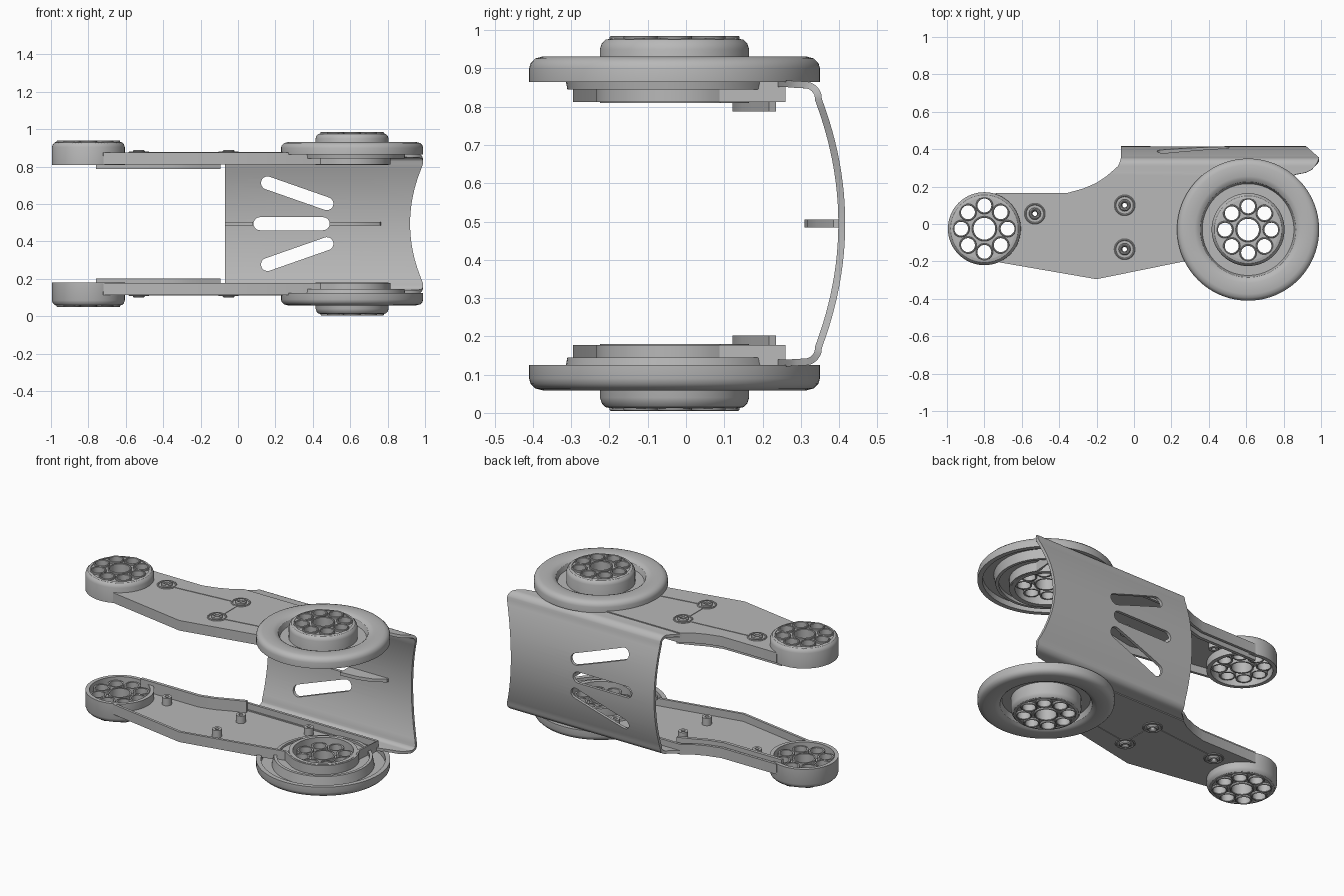
import bpy, bmesh, math
from mathutils import Vector

cube = bpy.data.objects.get("Cube")
if cube:
    bpy.data.objects.remove(cube, do_unlink=True)

MID = 0.495            # height of the mirror plane
WHEEL = (0.61, -0.03)  # large wheel axis
CAP = (-0.80, -0.025)  # small end cap axis

grey = bpy.data.materials.new("plain_grey")
grey.use_nodes = True
grey.diffuse_color = (0.48, 0.48, 0.48, 1)
grey.node_tree.nodes["Principled BSDF"].inputs["Base Color"].default_value = grey.diffuse_color


def add(name, mesh, mirror=True):
    """Object whose origin lies on the mirror plane."""
    ob = bpy.data.objects.new(name, mesh)
    bpy.context.collection.objects.link(ob)
    ob.location.z = MID
    mesh.materials.clear()
    mesh.materials.append(grey)
    if mirror:
        m = ob.modifiers.new("both_sides", 'MIRROR')
        m.use_axis = (False, False, True)
        m.use_mirror_merge = False
    return ob


def smooth(ob):
    bpy.ops.object.select_all(action='DESELECT')
    ob.select_set(True)
    bpy.context.view_layer.objects.active = ob
    bpy.ops.object.shade_smooth_by_angle(angle=math.radians(32))


def finish(name, bm, mirror=True):
    bmesh.ops.recalc_face_normals(bm, faces=bm.faces)
    mesh = bpy.data.meshes.new(name)
    bm.to_mesh(mesh)
    bm.free()
    ob = add(name, mesh, mirror)
    smooth(ob)
    return ob


def ring(bm, centre, profile, n):
    """Revolve a closed (radius, height) profile around a vertical axis."""
    rows = []
    for i in range(n):
        a = math.tau * i / n
        rows.append([bm.verts.new((centre[0] + r * math.cos(a), centre[1] + r * math.sin(a), z - MID))
                     for r, z in profile])
    k = len(profile)
    for i in range(n):
        p, q = rows[i], rows[(i + 1) % n]
        for j in range(k):
            bm.faces.new((p[j], q[j], q[(j + 1) % k], p[(j + 1) % k]))


def lathe(name, centre, profile, n=72):
    bm = bmesh.new()
    ring(bm, centre, profile, n)
    return finish(name, bm)


def tubes(name, holes, z0, z1, wall):
    """Rounded rings around a set of holes (x, y, radius)."""
    bm = bmesh.new()
    b = wall * 0.35
    for x, y, r in holes:
        ring(bm, (x, y), [(r, z0), (r + wall, z0), (r + wall, z1 - b), (r + wall - b, z1), (r + b, z1), (r, z1 - b)], 28)
    return finish(name, bm)


def arc(c, r, a0, a1, n):
    return [(c[0] + r * math.cos(math.radians(a0 + (a1 - a0) * i / n)),
             c[1] + r * math.sin(math.radians(a0 + (a1 - a0) * i / n))) for i in range(n + 1)]


def circle(x, y, r, n=32):
    return arc((x, y), r, 0, 360, n)[:-1]


def sheet(name, loops, z0, z1):
    """Flat plate from an outline and hole loops."""
    cu = bpy.data.curves.new(name, 'CURVE')
    cu.dimensions, cu.fill_mode, cu.extrude = '2D', 'BOTH', (z1 - z0) / 2
    for loop in loops:
        s = cu.splines.new('POLY')
        s.points.add(len(loop) - 1)
        for p, (x, y) in zip(s.points, loop):
            p.co = (x, y, 0, 1)
        s.use_cyclic_u = True
    tmp = bpy.data.objects.new(name + "_outline", cu)
    bpy.context.collection.objects.link(tmp)
    mesh = bpy.data.meshes.new_from_object(tmp.evaluated_get(bpy.context.evaluated_depsgraph_get()))
    bpy.data.objects.remove(tmp, do_unlink=True)
    bm = bmesh.new()
    bm.from_mesh(mesh)
    bmesh.ops.remove_doubles(bm, verts=bm.verts, dist=1e-5)
    bmesh.ops.translate(bm, verts=bm.verts, vec=(0, 0, (z0 + z1) / 2 - MID))
    return finish(name, bm)


def ribbon(name, pts, z0, z1, width):
    """Upright wall that follows a path, width to the left of it."""
    bm = bmesh.new()
    rows = []
    for i, p in enumerate(pts):
        d = Vector(pts[min(i + 1, len(pts) - 1)]) - Vector(pts[max(i - 1, 0)])
        d.normalize()
        q = (p[0] - d.y * width, p[1] + d.x * width)
        rows.append([bm.verts.new((x, y, z - MID)) for (x, y), z in ((p, z0), (q, z0), (q, z1), (p, z1))])
    for a, b in zip(rows, rows[1:]):
        for j in range(4):
            bm.faces.new((a[j], b[j], b[(j + 1) % 4], a[(j + 1) % 4]))
    bm.faces.new(rows[0])
    bm.faces.new(rows[-1])
    return finish(name, bm)


# Hole pattern shared by wheel hub and end cap
def pattern(c):
    return [(c[0], c[1], 0.058)] + [(x, y, 0.037) for x, y in arc(c, 0.124, 0, 315, 7)]


def perforated(name, c, wall_bottom, floor, top):
    holes = pattern(c)
    sheet(name + "_face", [circle(*c, 0.182, 64)] + [circle(x, y, r + 0.002) for x, y, r in holes], floor, top - 0.012)
    lathe(name + "_wall", c, [(0.172, wall_bottom), (0.195, wall_bottom), (0.195, top - 0.035), (0.19, top - 0.02),
                              (0.18, top - 0.01), (0.165, top - 0.007), (0.165, top - 0.02), (0.172, top - 0.03)])
    tubes(name + "_hole_rims", holes, floor - 0.03, top, 0.009)


perforated("wheel_hub", WHEEL, 0.81, 0.87, 0.985)
perforated("end_cap", CAP, 0.81, 0.86, 0.94)

# Large wheel: rounded rim, recessed web, inner collar
lathe("wheel_rim", WHEEL, [(0.19, 0.885), (0.245, 0.885), (0.255, 0.915), (0.268, 0.925), (0.285, 0.931),
                           (0.345, 0.931), (0.364, 0.926), (0.376, 0.914), (0.38, 0.9), (0.38, 0.865),
                           (0.352, 0.865), (0.352, 0.9), (0.29, 0.9), (0.28, 0.845), (0.262, 0.845),
                           (0.262, 0.868), (0.19, 0.868)], 96)

# Arm plate with its perimeter wall
front = [(-0.72, -0.205), (-0.2, -0.295), (0.44, -0.165)] + arc(WHEEL, 0.205, -128, 35, 20)
back = [(0.79, 0.26), (-0.14, 0.26), (-0.2, 0.22), (-0.27, 0.19), (-0.36, 0.165), (-0.74, 0.165)]
screws = [(-0.53, 0.055), (-0.05, 0.1), (-0.05, -0.135)]
posts = screws + [(0.36, 0.185)]
sheet("arm_plate", [front + back + arc(CAP, 0.187, 66, -66, 12), circle(*WHEEL, 0.185, 64)]
      + [circle(x, y, 0.014, 16) for x, y in posts], 0.858, 0.875)
ribbon("arm_edge_wall", front + back, 0.812, 0.866, 0.016)
ribbon("arm_back_strip", [(-0.1, 0.235), (-0.2, 0.195), (-0.27, 0.165), (-0.36, 0.142), (-0.76, 0.142)],
       0.788, 0.866, 0.02)

# Screw seats outside, posts inside, raised lines between them
tubes("screw_seat", [(x, y, 0.046) for x, y in screws], 0.87, 0.881, 0.01)
tubes("screw_head", [(x, y, 0.016) for x, y in screws], 0.87, 0.89, 0.016)
tubes("inner_post", [(x, y, 0.012) for x, y in posts], 0.812, 0.868, 0.016)
for i, (a, b) in enumerate(zip(screws, screws[1:] + [(0.36, -0.07)])):
    d = (Vector(b) - Vector(a)).normalized()
    s = Vector((d.y, -d.x)) * 0.011
    p, q = Vector(a) + d * 0.052 + s, Vector(b) - d * 0.052 + s
    ribbon("plate_line_%d" % (i + 1), [tuple(p), tuple(q)], 0.87, 0.878, 0.022)

# Curved cover: half section as (y, z from middle, left x, right x)
half = []
for i in range(13):
    t = i / 12
    half.append((0.416 - 0.061 * t * t, 0.325 * t, -0.07, 0.92 + 0.07 * t * t))
for i in range(1, 9):
    a = math.radians(10 + 80 * i / 8)
    half.append((0.31 + 0.046 * math.cos(a), 0.323 + 0.048 * math.sin(a),
                 -0.07 - 0.015 * (i / 8) ** 2, 0.99 - 0.022 * (i / 8) ** 2))
half += [(0.29, 0.372, -0.107, 0.95), (0.275, 0.373, -0.125, 0.92), (0.266, 0.374, -0.135, 0.87),
         (0.24, 0.374, -0.165, 0.79)]
section = [(y, -z, l, r) for y, z, l, r in reversed(half[1:])] + half
bm = bmesh.new()
rows = [(bm.verts.new((l, y, z)), bm.verts.new((r, y, z))) for y, z, l, r in section]
for a, b in zip(rows, rows[1:]):
    bm.faces.new((a[0], a[1], b[1], b[0]))
mesh = bpy.data.meshes.new("curved_cover")
bm.to_mesh(mesh)
bm.free()
cover = add("curved_cover", mesh, mirror=False)
solid = cover.modifiers.new("thickness", 'SOLIDIFY')
solid.thickness, solid.offset = 0.018, 1

# Three rounded slots cut through the cover
cutters = []
for (x0, z0), (x1, z1) in [((0.118, 0), (0.455, 0)), ((0.158, 0.218), (0.475, 0.107)), ((0.158, -0.218), (0.475, -0.107))]:
    ang = math.degrees(math.atan2(z1 - z0, x1 - x0))
    loop = arc((x1, z1), 0.035, ang - 90, ang + 90, 12) + arc((x0, z0), 0.035, ang + 90, ang + 270, 12)
    bm = bmesh.new()
    f = bm.faces.new([bm.verts.new((x, 0.28, z)) for x, z in loop])
    g = bmesh.ops.extrude_face_region(bm, geom=[f])["geom"]
    bmesh.ops.translate(bm, verts=[v for v in g if isinstance(v, bmesh.types.BMVert)], vec=(0, 0.25, 0))
    cut = finish("slot_cutter", bm, mirror=False)
    cut.hide_render = True
    cutters.append(cut)
    m = cover.modifiers.new("slot", 'BOOLEAN')
    m.operation, m.solver, m.object = 'DIFFERENCE', 'EXACT', cut
bpy.context.view_layer.update()
cut_mesh = bpy.data.meshes.new_from_object(cover.evaluated_get(bpy.context.evaluated_depsgraph_get()))
cover.modifiers.clear()
cover.data = cut_mesh
for cut in cutters:
    bpy.data.objects.remove(cut, do_unlink=True)
smooth(cover)

# Centre ribs on the inside of the cover, either side of the middle slot
for name, pts in (("cover_rib_left", [(0.49, 0.405), (0.49, 0.31), (0.6, 0.318), (0.69, 0.342), (0.76, 0.385), (0.765, 0.405)]),
                  ("cover_rib_right", [(-0.07, 0.405), (-0.07, 0.375), (0.0, 0.335), (0.08, 0.312), (0.08, 0.405)])):
    bm = bmesh.new()
    f = bm.faces.new([bm.verts.new((x, y, -0.01)) for x, y in pts])
    g = bmesh.ops.extrude_face_region(bm, geom=[f])["geom"]
    bmesh.ops.translate(bm, verts=[v for v in g if isinstance(v, bmesh.types.BMVert)], vec=(0, 0, 0.02))
    finish(name, bm, mirror=False)
